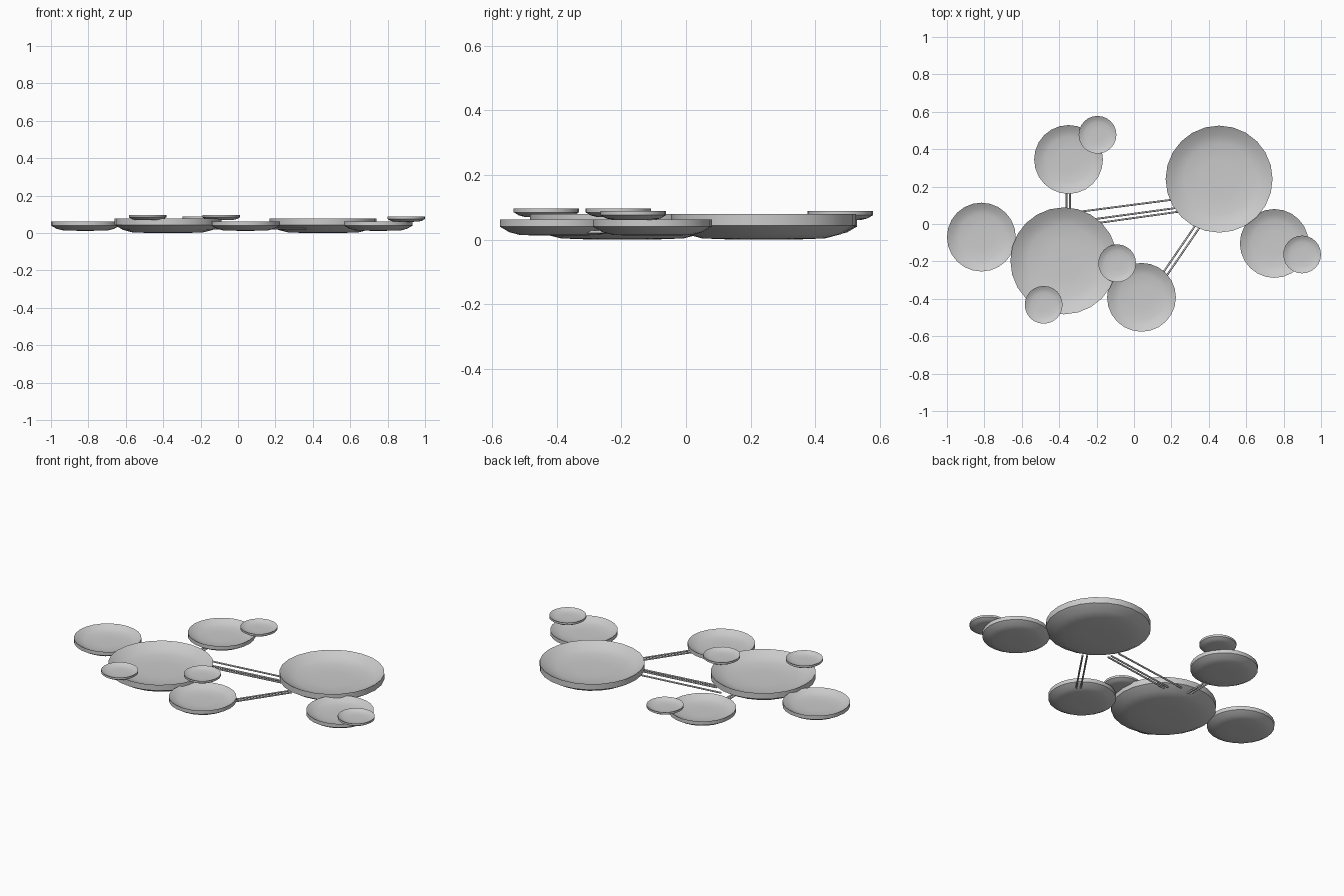
import bpy, bmesh, math
from mathutils import Vector

if "Cube" in bpy.data.objects:
    bpy.data.objects.remove(bpy.data.objects["Cube"])


def finish(name, bm, angle):
    bmesh.ops.recalc_face_normals(bm, faces=bm.faces)
    mesh = bpy.data.meshes.new(name)
    bm.to_mesh(mesh)
    bm.free()
    ob = bpy.data.objects.new(name, mesh)
    bpy.context.collection.objects.link(ob)
    bpy.ops.object.select_all(action='DESELECT')
    ob.select_set(True)
    bpy.context.view_layer.objects.active = ob
    bpy.ops.object.shade_smooth_by_angle(angle=math.radians(angle))
    return ob


# Dish curve (radius, height) from near the centre to the rim; the shell is THICK tall
CURVE = [(0.1, 0.0005), (0.19, 0.004), (0.24, 0.017), (0.286, 0.044)]
THICK = 0.035


def dish(name, x, y, radius, top, sides):
    """Concave dish shell: underside curve, rim wall, matching hollow top."""
    k = radius / 0.286
    z0 = top - k * (0.044 + THICK)
    profile = CURVE + [(r, z + THICK) for r, z in reversed(CURVE)]
    bm = bmesh.new()
    rings = [[bm.verts.new((x + k * r * math.cos(2 * math.pi * i / sides),
                            y + k * r * math.sin(2 * math.pi * i / sides), z0 + k * z))
              for i in range(sides)] for r, z in profile]
    for lo, hi in zip(rings, rings[1:]):
        for i in range(sides):
            j = (i + 1) % sides
            bm.faces.new((lo[i], lo[j], hi[j], hi[i]))
    # Close both centres with fans
    for ring, z in ((rings[0], z0), (rings[-1], z0 + k * THICK)):
        c = bm.verts.new((x, y, z))
        for i in range(sides):
            bm.faces.new((ring[i], ring[(i + 1) % sides], c))
    return finish(name, bm, 40)


def rod(name, a, b, z=0.024, r=0.005):
    """Thin straight rod between two plan points."""
    a, b = Vector((*a, z)), Vector((*b, z))
    d = b - a
    m = d.to_track_quat('Z', 'Y').to_matrix().to_4x4()
    m.translation = (a + b) / 2
    bm = bmesh.new()
    bmesh.ops.create_cone(bm, cap_ends=True, segments=8, radius1=r,
                          radius2=r, depth=d.length, matrix=m)
    return finish(name, bm, 50)


# Large pads
for i, (x, y) in enumerate([(0.455, 0.240), (-0.375, -0.197)]):
    dish(f"large_pad_{i + 1}", x, y, 0.286, 0.079, 24)

# Medium pads
for i, (x, y) in enumerate([(-0.35, 0.345), (-0.816, -0.070),
                            (0.75, -0.104), (0.04, -0.392)]):
    dish(f"medium_pad_{i + 1}", x, y, 0.184, 0.063, 24)

# Small pads overlapping the larger ones
for i, (x, y, z) in enumerate([(-0.195, 0.477, 0.088), (0.899, -0.163, 0.088),
                               (-0.09, -0.210, 0.097), (-0.483, -0.432, 0.097)]):
    dish(f"small_pad_{i + 1}", x, y, 0.101, z, 24)

# Connecting stems, ending inside the pads
stems = [((-0.361, 0.21), (-0.361, 0.03)), ((-0.342, 0.21), (-0.342, 0.03)),
         ((-0.28, 0.067), (0.22, 0.132)), ((-0.22, 0.025), (0.235, 0.087)),
         ((-0.21, 0.003), (0.24, 0.066)),
         ((0.34, 0.01), (0.135, -0.29)), ((0.36, -0.005), (0.155, -0.305))]
for i, (a, b) in enumerate(stems):
    rod(f"stem_{i + 1}", a, b)
